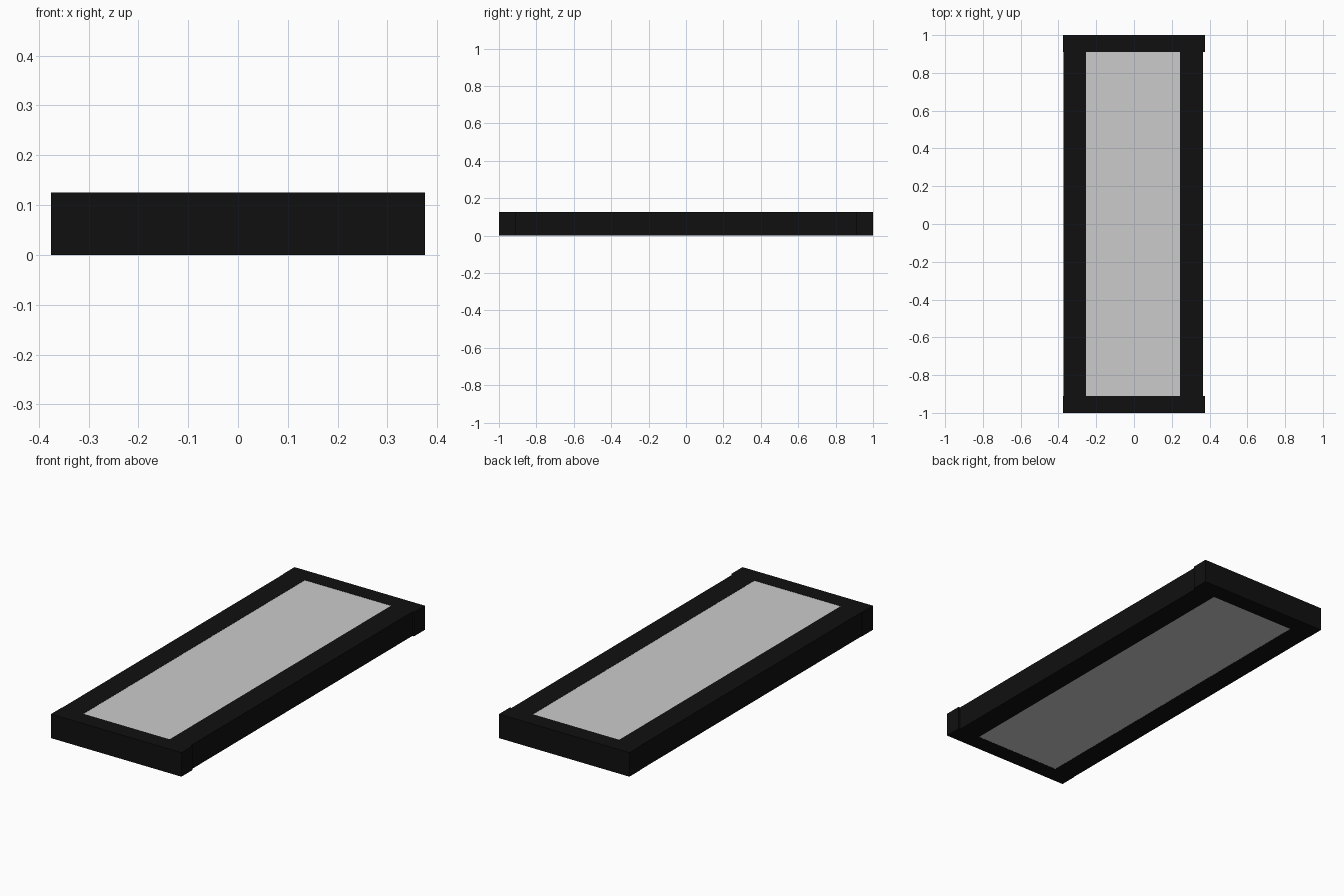
import bpy

if "Cube" in bpy.data.objects:
    bpy.data.objects.remove(bpy.data.objects["Cube"])

black = bpy.data.materials.new("black_frame")
black.diffuse_color = (0.005, 0.005, 0.005, 1)
black.use_nodes = True
black.node_tree.nodes["Principled BSDF"].inputs["Base Color"].default_value = black.diffuse_color


def box(name, x, y, z, mat=None):
    """Axis-aligned box from (min, max) ranges."""
    bpy.ops.mesh.primitive_cube_add(size=1)
    ob = bpy.context.object
    ob.name = name
    ob.location = [(a + b) / 2 for a, b in (x, y, z)]
    ob.scale = [b - a for a, b in (x, y, z)]
    bpy.ops.object.transform_apply(location=True, rotation=False, scale=True)
    if mat:
        ob.data.materials.append(mat)
    return ob


H = 0.125      # frame thickness
INNER = 0.91   # half length of the opening

# End rails across the full width
box("front_rail", (-0.375, 0.375), (-1, -INNER), (0, H), black)
box("back_rail", (-0.375, 0.375), (INNER, 1), (0, H), black)

# Side rails, slightly inset from the ends of the end rails
box("left_rail", (-0.373, -0.253), (-INNER, INNER), (0, H), black)
box("right_rail", (0.244, 0.366), (-INNER, INNER), (0, H), black)

# Grey panel filling the opening
box("panel", (-0.253, 0.244), (-INNER, INNER), (0.001, H - 0.001))
